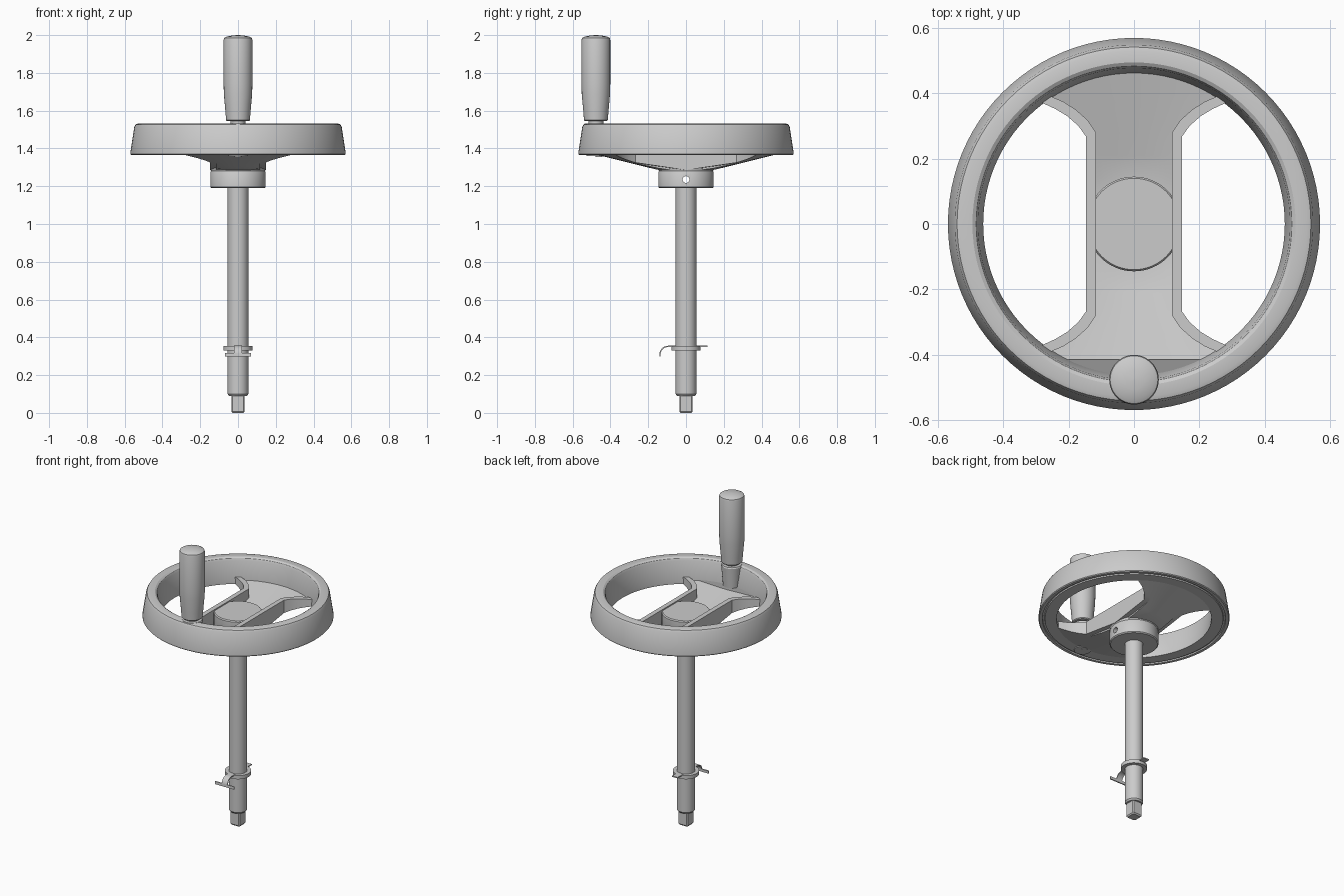
import bpy, bmesh, math
from math import sin, cos, pi, sqrt, hypot

if "Cube" in bpy.data.objects:
    bpy.data.objects.remove(bpy.data.objects["Cube"])


def make(name, verts, faces):
    me = bpy.data.meshes.new(name)
    me.from_pydata(verts, [], faces)
    bm = bmesh.new()
    bm.from_mesh(me)
    bmesh.ops.remove_doubles(bm, verts=bm.verts, dist=1e-5)
    bmesh.ops.recalc_face_normals(bm, faces=bm.faces)
    bm.to_mesh(me)
    bm.free()
    ob = bpy.data.objects.new(name, me)
    bpy.context.collection.objects.link(ob)
    return ob


def finish(ob, angle=32):
    bpy.ops.object.select_all(action='DESELECT')
    bpy.context.view_layer.objects.active = ob
    ob.select_set(True)
    for m in list(ob.modifiers):
        bpy.ops.object.modifier_apply(modifier=m.name)
    bpy.ops.object.shade_smooth_by_angle(angle=math.radians(angle))
    return ob


def lathe(name, prof, n=64, x=0, y=0, closed=False):
    """Revolve (radius, z) points; open profiles are capped at both ends."""
    k = len(prof)
    verts = [(x + r * cos(2 * pi * i / n), y + r * sin(2 * pi * i / n), z)
             for i in range(n) for r, z in prof]
    faces = []
    for i in range(n):
        a, b = i * k, (i + 1) % n * k
        for j in range(k if closed else k - 1):
            j2 = (j + 1) % k
            faces.append((a + j, b + j, b + j2, a + j2))
    if not closed:
        faces += [[i * k for i in range(n)], [i * k + k - 1 for i in range(n)]]
    return make(name, verts, faces)


def loft(name, sections):
    """Join equal closed cross-sections into a capped solid."""
    k = len(sections[0])
    verts = [p for s in sections for p in s]
    faces = [(i * k + j, i * k + (j + 1) % k, (i + 1) * k + (j + 1) % k, (i + 1) * k + j)
             for i in range(len(sections) - 1) for j in range(k)]
    faces += [list(range(k)), list(range(len(verts) - k, len(verts)))]
    return make(name, verts, faces)


def cone_z(x, y):
    """Height of the dished underside of the wheel."""
    return 1.285 + max(0, hypot(x, y) - 0.145) * 0.25


# rim
finish(lathe("rim", [(0.462, 1.365), (0.462, 1.385), (0.478, 1.51), (0.484, 1.524), (0.495, 1.531),
                     (0.53, 1.531), (0.542, 1.527), (0.549, 1.515), (0.57, 1.378), (0.57, 1.37),
                     (0.565, 1.365), (0.547, 1.365), (0.545, 1.373), (0.534, 1.373),
                     (0.532, 1.365)], 96, closed=True))

# spoke outlines in plan, outer and inner edge of the side flange
outer = [(0.147, 0), (0.147, 0.268), (0.17, 0.30), (0.205, 0.331), (0.24, 0.352), (0.29, 0.375)]
inner = [(0.116, 0), (0.116, 0.28), (0.142, 0.318), (0.178, 0.350), (0.215, 0.374), (0.266, 0.396)]


def both(edge):
    return [(x, -y) for x, y in edge[:0:-1]] + edge


# side flanges
for side, label in ((-1, "left"), (1, "right")):
    secs = []
    for (xo, yo), (xi, yi) in zip(both(outer), both(inner)):
        secs.append([(side * xo, yo, cone_z(xo, yo)), (side * xo, yo, 1.41),
                     (side * xi, yi, 1.41), (side * xi, yi, cone_z(xi, yi))])
    finish(loft("flange_" + label, secs))

# dished web between the flanges
cols = 17
edge = [(0.116, 0), (0.116, 0.07), (0.116, 0.14), (0.116, 0.21)] + inner[1:]
rows = []
for x, y in both(edge):
    rows.append([((2 * j / (cols - 1) - 1) * x, y) for j in range(cols)])
arc = [((2 * j / (cols - 1) - 1) * 0.27) for j in range(cols)]
rows.append([(x, sqrt(0.478 ** 2 - x * x)) for x in arc])
rows.insert(0, [(x, -sqrt(0.478 ** 2 - x * x)) for x in arc])
secs = []
for row in rows:
    secs.append([(x, y, cone_z(x, y)) for x, y in row]
                + [(x, y, cone_z(x, y) + 0.025) for x, y in reversed(row)])
finish(loft("spoke_web", secs))

# hub and shaft with a cross hole
hub = lathe("hub", [(0.14, 1.19), (0.146, 1.196), (0.146, 1.275), (0.143, 1.28),
                    (0.145, 1.285), (0.145, 1.395), (0.14, 1.402)])
shaft = lathe("shaft", [(0.048, 0.09), (0.055, 0.1), (0.055, 1.38)], 48)
bpy.ops.mesh.primitive_cylinder_add(vertices=24, radius=0.018, depth=0.5,
                                    location=(0, 0, 1.235), rotation=(0, pi / 2, 0))
cutter = bpy.context.object
cutter.name = "cross_hole_cutter"
cutter.hide_render = True
for ob in (hub, shaft):
    m = ob.modifiers.new("hole", 'BOOLEAN')
    m.operation = 'DIFFERENCE'
    m.solver = 'EXACT'
    m.object = cutter
    finish(ob)
bpy.data.objects.remove(cutter)

# square drive end
h, c = 0.035, 0.006


def square(s, z):
    e = s - c
    return [(e, -s, z), (s, -e, z), (s, e, z), (e, s, z),
            (-e, s, z), (-s, e, z), (-s, -e, z), (-e, -s, z)]


loft("square_drive", [square(h - 0.006, 0), square(h, 0.008), square(h, 0.1)])

# crank handle, its boss on the rim and the screw below
HY = -0.477
finish(lathe("handle_boss", [(0.05, 1.36), (0.064, 1.525), (0.06, 1.532)], 40, y=HY))
finish(lathe("handle_neck", [(0.039, 1.52), (0.039, 1.56)], 32, y=HY))
finish(lathe("handle_grip", [(0.058, 1.545), (0.063, 1.55), (0.067, 1.60), (0.075, 1.69), (0.076, 1.74),
                             (0.076, 1.975), (0.073, 1.985), (0.06, 1.992), (0.03, 1.998),
                             (0.004, 2.0)], 48, y=HY))
finish(lathe("handle_screw", [(0.018, 1.356), (0.018, 1.38)], 20, y=-0.46))

# retaining clip: ring, bent stem, crossbar and rear tab
finish(lathe("clip_ring", [(0.054, 0.33), (0.078, 0.33), (0.078, 0.354), (0.054, 0.354)], 48, closed=True))


def strip(name, path, w, t=0.007):
    """Bent sheet strip following (y, z) points."""
    secs = []
    for i, (y, z) in enumerate(path):
        a, b = path[max(i - 1, 0)], path[min(i + 1, len(path) - 1)]
        dy, dz = b[0] - a[0], b[1] - a[1]
        d = hypot(dy, dz)
        ny, nz = -dz / d * t / 2, dy / d * t / 2
        secs.append([(-w, y - ny, z - nz), (w, y - ny, z - nz),
                     (w, y + ny, z + nz), (-w, y + ny, z + nz)])
    return finish(loft(name, secs))


bend = [(-0.095 - 0.043 * sin(a), 0.307 + 0.045 * cos(a)) for a in [i * pi / 16 for i in range(9)]]
strip("clip_stem", [(-0.056, 0.352)] + bend, 0.02)
strip("clip_crossbar", [bend[-2], bend[-1], (-0.138, 0.298)], 0.07)
strip("clip_rear_tab", [(0.056, 0.352), (0.115, 0.352)], 0.02)
